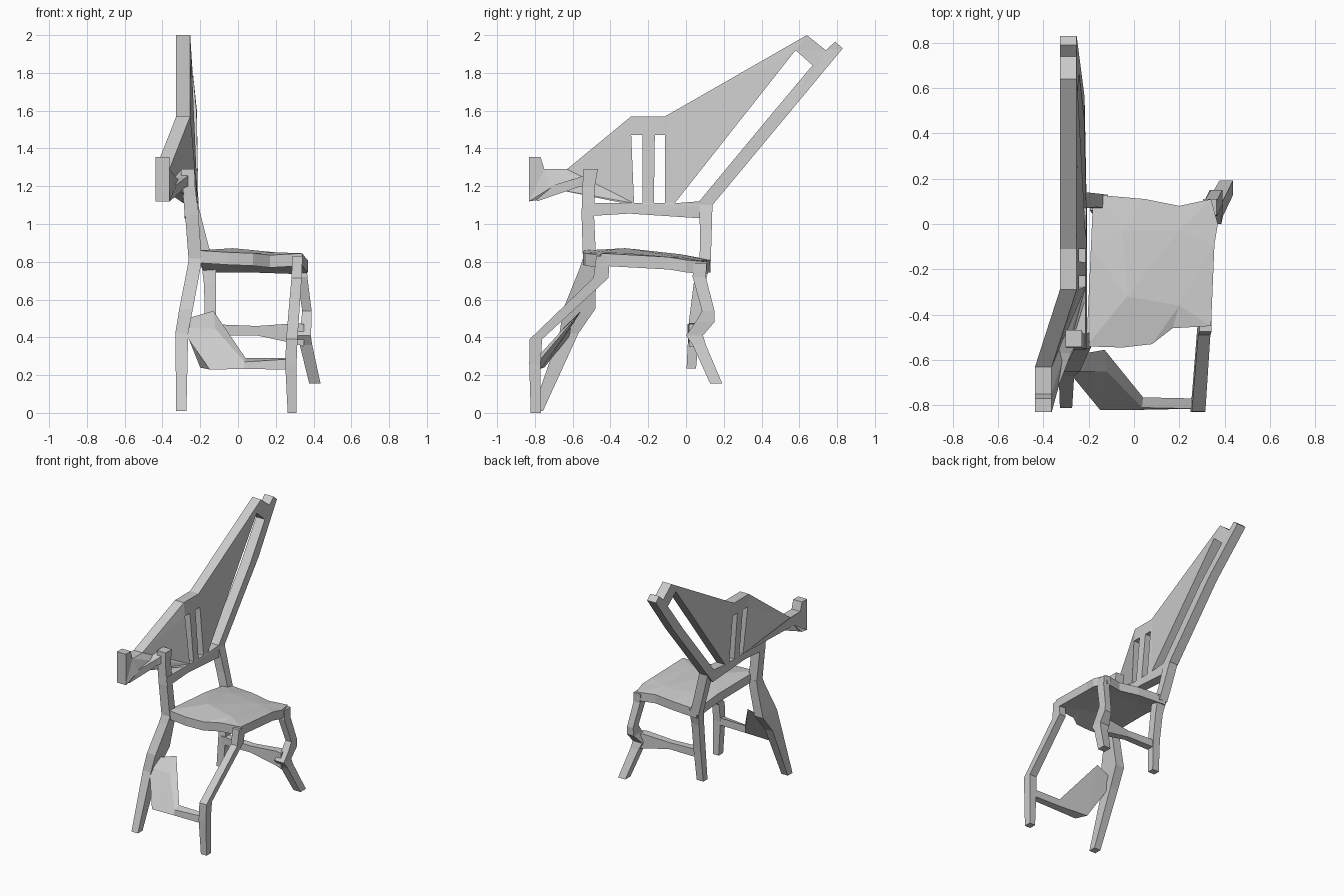
import bpy, bmesh
from mathutils import Vector
from mathutils.geometry import tessellate_polygon


def make(name, verts, faces):
    bm = bmesh.new()
    vs = [bm.verts.new(v) for v in verts]
    for f in faces:
        bm.faces.new([vs[i] for i in f])
    bmesh.ops.recalc_face_normals(bm, faces=bm.faces)
    me = bpy.data.meshes.new(name)
    bm.to_mesh(me)
    bm.free()
    ob = bpy.data.objects.new(name, me)
    bpy.context.collection.objects.link(ob)
    return ob


def loft(name, quads):
    """Skin a row of four-cornered sections and cap both ends."""
    verts = [p for q in quads for p in q]
    faces = [(0, 1, 2, 3), tuple(range(len(verts) - 4, len(verts)))]
    for i in range(0, len(verts) - 4, 4):
        for k in range(4):
            j = (k + 1) % 4
            faces.append((i + k, i + j, i + 4 + j, i + 4 + k))
    return make(name, verts, faces)


def bar(name, axis, sections):
    """Bar with sections (x, y, z, half_a, half_b) square to the given axis."""
    a, b = [i for i in range(3) if i != axis]
    quads = []
    for *c, ha, hb in sections:
        q = []
        for sa, sb in ((-1, -1), (1, -1), (1, 1), (-1, 1)):
            p = list(c)
            p[a] += sa * ha
            p[b] += sb * hb
            q.append(p)
        quads.append(q)
    return loft(name, quads)


def holed_slab(name, loops, half):
    """Slab in the YZ plane from loops of (y, z, x), the first being the outline."""
    flat = [[Vector((y, z, 0)) for y, z, x in lp] for lp in loops]
    pts = [p for lp in loops for p in lp]
    n = len(pts)
    verts = [(x + s, y, z) for s in (half, -half) for y, z, x in pts]
    tris = tessellate_polygon(flat)
    faces = [tuple(t) for t in tris] + [tuple(i + n for i in t) for t in tris]
    start = 0
    for lp in loops:
        m = len(lp)
        for k in range(m):
            i, j = start + k, start + (k + 1) % m
            faces.append((i, j, j + n, i + n))
        start += m
    return make(name, verts, faces)


# Back panel: winged outline, two upright slots and one long diagonal slot
outline = [(.14, 1.1, -.247), (.56, 1.605, -.255), (.83, 1.93, -.29), (.79, 1.965, -.29),
           (.74, 1.92, -.29), (.64, 2.0, -.29), (-.11, 1.57, -.29), (-.29, 1.57, -.29),
           (-.63, 1.29, -.40), (-.75, 1.29, -.40), (-.77, 1.355, -.40), (-.83, 1.355, -.40),
           (-.83, 1.12, -.40), (-.765, 1.13, -.40), (-.72, 1.19, -.37), (-.34, 1.112, -.255),
           (-.55, 1.11, -.25), (-.55, 1.04, -.245), (-.3, 1.055, -.245), (.08, 1.03, -.245)]
slots = [[(-.23, 1.11, -.25), (-.275, 1.11, -.25), (-.29, 1.47, -.28), (-.23, 1.47, -.28)],
         [(-.11, 1.11, -.25), (-.17, 1.11, -.25), (-.165, 1.47, -.28), (-.11, 1.47, -.28)],
         [(.07, 1.12, -.247), (-.06, 1.11, -.25), (.58, 1.92, -.285), (.67, 1.84, -.28),
          (.46, 1.59, -.256)]]
holed_slab("back_panel", [outline] + slots, .037)

# Uprights and the brace that carries the wing
bar("back_upright_left", 2, [(-.225, -.51, .79, .035, .035), (-.245, -.52, 1.05, .035, .033),
                             (-.262, -.515, 1.2, .035, .033), (-.266, -.505, 1.29, .036, .038)])
bar("back_upright_right", 2, [(-.16, .1, .77, .035, .03), (-.2, .105, .92, .035, .03),
                              (-.245, .105, 1.1, .035, .035)])
bar("wing_brace", 1, [(-.265, -.48, 1.25, .035, .035), (-.31, -.57, 1.22, .033, .025),
                      (-.395, -.79, 1.15, .034, .03)])

# Seat: gently crowned slab
rim = [(-.18, .13, .81), (.05, .11, .81), (.2, .08, .805), (.34, .11, .80), (.37, 0, .81),
       (.355, -.09, .825), (.34, -.45, .845), (.17, -.46, .835), (.08, -.53, .845),
       (-.05, -.545, .85), (-.21, -.54, .86), (-.19, -.1, .84)]
crown = [(.2, -.03, .825), (.2, -.36, .85), (-.03, -.32, .872), (-.05, -.03, .84)]
n, t = len(rim), .066
verts = rim + [(x, y, z - t) for x, y, z in rim] + crown + [(x, y, z - t) for x, y, z in crown]
tops = [(0, 1, 'd'), (1, 'a', 'd'), (1, 2, 'a'), (2, 3, 'a'), (3, 4, 'a'), (4, 5, 'a'),
        (5, 'b', 'a'), (5, 6, 'b'), (6, 7, 'b'), (7, 8, 'b'), (8, 'c', 'b'), (8, 9, 'c'),
        (9, 10, 'c'), (10, 11, 'c'), (11, 'd', 'c'), (11, 0, 'd'), ('a', 'b', 'c'), ('a', 'c', 'd')]
faces = [(i, (i + 1) % n, (i + 1) % n + n, i + n) for i in range(n)]
for f in tops:
    for low in (0, 1):
        faces.append(tuple(i + low * n if isinstance(i, int)
                           else 2 * n + 'abcd'.index(i) + 4 * low for i in f))
make("seat", verts, faces)

# Four bent legs
bar("leg_front_left", 2, [(-.225, -.51, .82, .035, .035), (-.235, -.52, .76, .035, .045),
                          (-.275, -.565, .55, .036, .085), (-.298, -.62, .42, .034, .05),
                          (-.3, -.785, .01, .027, .028)])
bar("leg_front_right", 2, [(.315, -.44, .83, .027, .035), (.31, -.45, .715, .027, .04),
                           (.285, -.795, .39, .03, .033), (.28, -.8, .26, .03, .03),
                           (.287, -.795, 0, .024, .027)])
bar("leg_back_right", 2, [(.335, .075, .79, .03, .035), (.34, .07, .72, .027, .035),
                          (.365, .118, .54, .025, .033), (.362, .1, .48, .028, .05),
                          (.345, .045, .41, .04, .045), (.36, .07, .36, .033, .035),
                          (.407, .16, .155, .03, .032)])
bar("leg_back_left", 2, [(-.155, .095, .8, .04, .035), (-.148, .07, .68, .032, .03),
                         (-.145, .045, .48, .03, .03), (-.155, .028, .235, .028, .025)])

# Stretchers: the front one flares into a tilted paddle
bar("back_stretcher", 0, [(-.15, .035, .44, .028, .03), (.1, .035, .435, .025, .025),
                          (.31, .045, .42, .03, .055), (.35, .05, .41, .035, .06)])
loft("front_stretcher", [
    [(-.29, -.65, .43), (-.28, -.65, .45), (-.27, -.58, .50), (-.28, -.59, .44)],
    [(-.15, -.82, .23), (-.12, -.65, .445), (-.13, -.555, .54), (-.2, -.75, .24)],
    [(.03, -.82, .232), (.035, -.81, .27), (.04, -.765, .29), (.04, -.765, .235)],
    [(.27, -.815, .23), (.27, -.815, .285), (.27, -.77, .29), (.27, -.77, .235)]])
